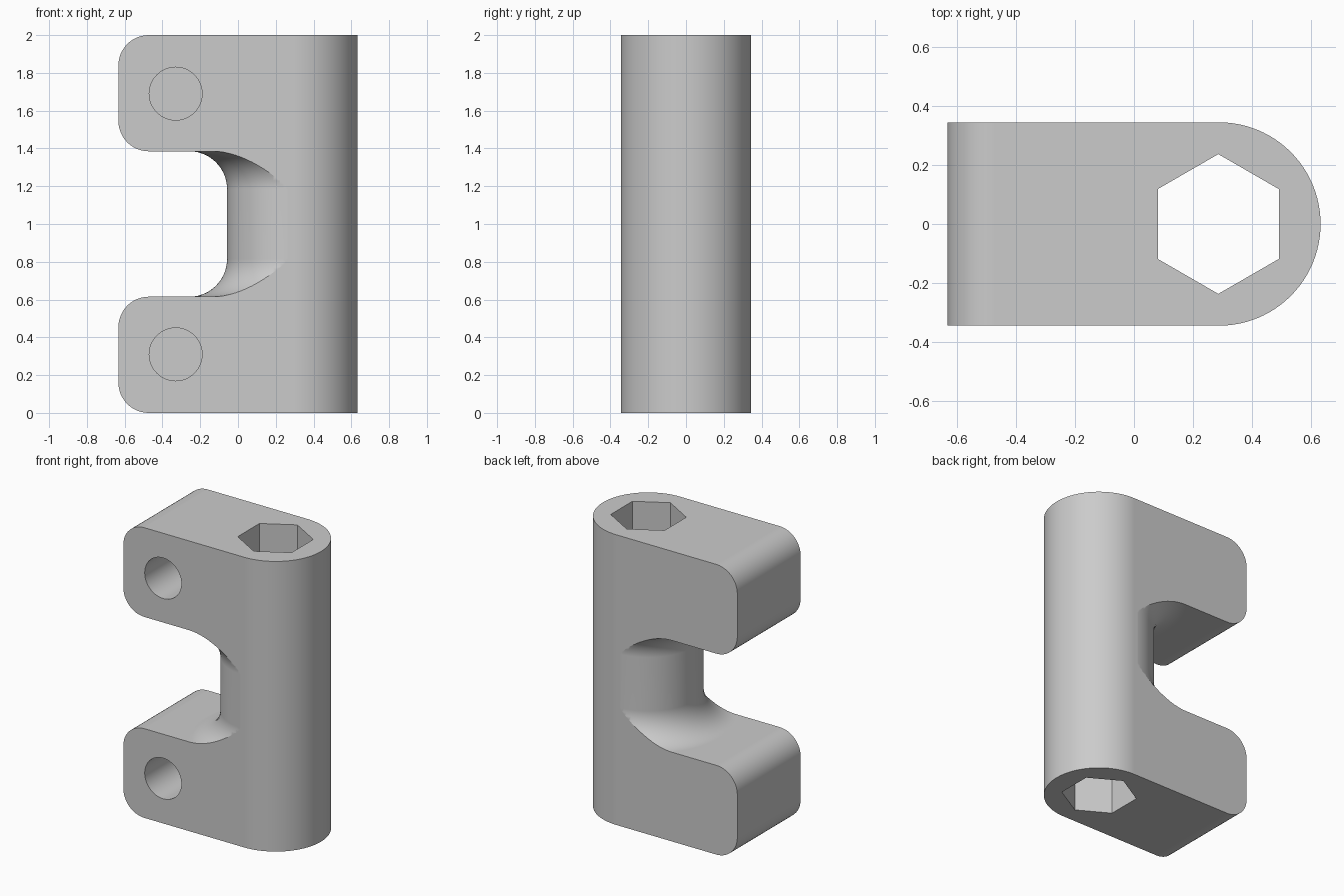
import bpy, bmesh, math
from mathutils import Matrix, Vector

if "Cube" in bpy.data.objects:
    bpy.data.objects.remove(bpy.data.objects["Cube"], do_unlink=True)

HALF_W = 0.345           # half thickness, also the radius of the rounded post
LEFT = -0.633
AXIS = 0.288             # x of the post axis
SLOT_LOW, SLOT_HIGH = 0.615, 1.385
FILLET = 0.2
CORNER = 0.16

grey = bpy.data.materials.new("plain grey")
grey.use_nodes = True
grey.diffuse_color = (0.6, 0.6, 0.6, 1)
grey.node_tree.nodes["Principled BSDF"].inputs["Base Color"].default_value = (0.6, 0.6, 0.6, 1)


def add_object(name, bm):
    bmesh.ops.recalc_face_normals(bm, faces=bm.faces)
    mesh = bpy.data.meshes.new(name)
    bm.to_mesh(mesh)
    bm.free()
    mesh.materials.append(grey)
    obj = bpy.data.objects.new(name, mesh)
    bpy.context.collection.objects.link(obj)
    return obj


def arc(cx, cy, r, start, end, steps):
    angles = [math.radians(start + (end - start) * i / steps) for i in range(steps + 1)]
    return [(cx + r * math.cos(a), cy + r * math.sin(a)) for a in angles]


def prism(name, outline, height, matrix=Matrix()):
    bm = bmesh.new()
    face = bm.faces.new([bm.verts.new((x, y, 0)) for x, y in outline])
    new = bmesh.ops.extrude_face_region(bm, geom=[face])["geom"]
    bmesh.ops.translate(bm, vec=(0, 0, height),
                        verts=[g for g in new if isinstance(g, bmesh.types.BMVert)])
    bm.transform(matrix)
    return add_object(name, bm)


def cut(target, cutters):
    for cutter in cutters:
        cutter.hide_render = True
        mod = target.modifiers.new("cut", 'BOOLEAN')
        mod.operation, mod.solver, mod.object = 'DIFFERENCE', 'EXACT', cutter
    graph = bpy.context.evaluated_depsgraph_get()
    mesh = bpy.data.meshes.new_from_object(target.evaluated_get(graph))
    target.modifiers.clear()
    target.data = mesh
    for cutter in cutters:
        bpy.data.objects.remove(cutter, do_unlink=True)


# Body: a slab with one fully rounded side
outline = [(LEFT, HALF_W), (LEFT, -HALF_W)] + arc(AXIS, 0, HALF_W, -90, 90, 48)
body = prism("clamp_body", outline, 2)

# Slot: filleted profile turned half way round the post axis
inner = HALF_W + 0.001
profile = arc(inner + FILLET, SLOT_LOW + FILLET, FILLET, 270, 180, 14)
profile += arc(inner + FILLET, SLOT_HIGH - FILLET, FILLET, 180, 90, 14)
profile += [(1.4, SLOT_HIGH), (1.4, SLOT_LOW)]
bm = bmesh.new()
face = bm.faces.new([bm.verts.new((AXIS, r, z)) for r, z in profile])
start_cap = face.copy()
bmesh.ops.spin(bm, geom=[face], cent=(AXIS, 0, 0), axis=(0, 0, 1),
               angle=math.pi, steps=64, use_duplicate=False)
bmesh.ops.remove_doubles(bm, verts=bm.verts, dist=0.00001)
bmesh.ops.holes_fill(bm, edges=[e for e in bm.edges if e.is_boundary], sides=0)
cut(body, [add_object("slot_cutter", bm)])

# Rounded outer corners on both arms
bm = bmesh.new()
bm.from_mesh(body.data)
bmesh.ops.dissolve_limit(bm, angle_limit=math.radians(0.2), verts=bm.verts, edges=bm.edges)
corners = [e for e in bm.edges
           if all(v.co.x < LEFT + 0.001 for v in e.verts)
           and abs(e.verts[0].co.z - e.verts[1].co.z) < 0.001]
bmesh.ops.bevel(bm, geom=corners, offset=CORNER, segments=12, profile=0.5, affect='EDGES')
bm.to_mesh(body.data)
bm.free()

# Hexagonal bore through the post, and a blind round hole in each arm
cutters = [prism("hex_cutter", arc(AXIS - 0.002, 0, 0.237, 30, 330, 5), 2.4,
                 Matrix.Translation((0, 0, -0.2)))]
for z in (0.31, 1.69):
    place = Matrix.Translation((-0.33, 0.155, z)) @ Matrix.Rotation(math.pi / 2, 4, 'X')
    cutters.append(prism("hole_cutter", arc(0, 0, 0.14, 0, 354.375, 63), 0.7, place))
cut(body, cutters)

# Smooth curved faces, crisp edges
bpy.ops.object.select_all(action='DESELECT')
body.select_set(True)
bpy.context.view_layer.objects.active = body
bpy.ops.object.shade_smooth_by_angle(angle=math.radians(25))
weighted = body.modifiers.new("weighted normals", 'WEIGHTED_NORMAL')
weighted.keep_sharp = True
